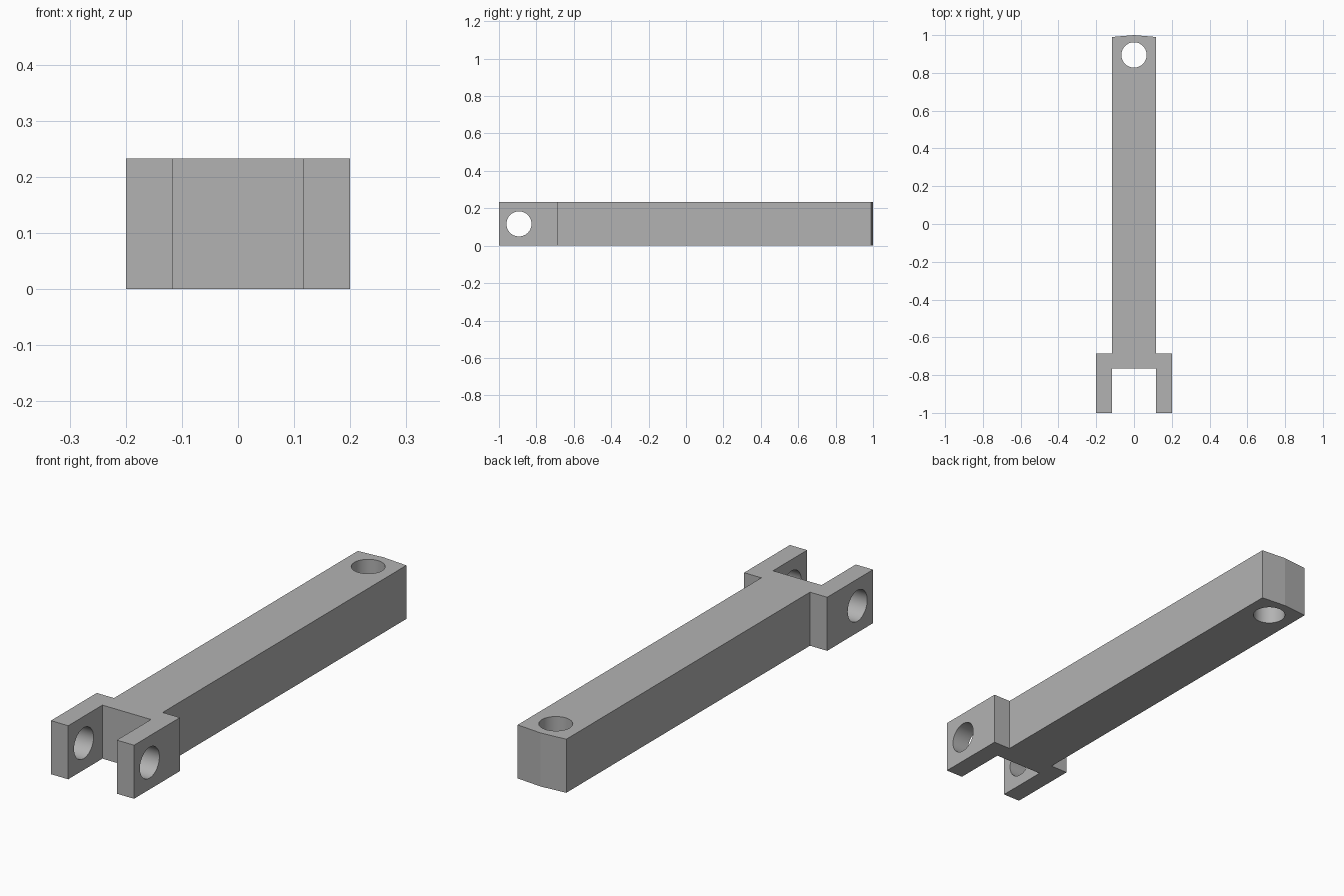
import bpy, bmesh, math

if "Cube" in bpy.data.objects:
    bpy.data.objects.remove(bpy.data.objects["Cube"])

HEIGHT = 0.233
BODY, FORK = 0.117, 0.2          # half widths
SLOT, SHOULDER = -0.765, -0.685  # y of slot floor and fork shoulder

grey = bpy.data.materials.new("grey metal")
grey.diffuse_color = (0.45, 0.45, 0.45, 1)
grey.use_nodes = True
grey.node_tree.nodes["Principled BSDF"].inputs["Base Color"].default_value = grey.diffuse_color

# Link outline: right half mirrored to the left, with a slightly crowned back end
right = [(BODY, SLOT), (BODY, -1), (FORK, -1), (FORK, SHOULDER),
         (BODY, SHOULDER), (BODY, 0.99)]
outline = right + [(0, 1.0)] + [(-x, y) for x, y in reversed(right)]
bm = bmesh.new()
base = bm.faces.new([bm.verts.new((x, y, 0)) for x, y in outline])
top = bmesh.ops.extrude_face_region(bm, geom=[base])["geom"]
bmesh.ops.translate(bm, vec=(0, 0, HEIGHT),
                    verts=[v for v in top if isinstance(v, bmesh.types.BMVert)])
bmesh.ops.recalc_face_normals(bm, faces=bm.faces)
mesh = bpy.data.meshes.new("forked_link")
bm.to_mesh(mesh)
bm.free()
mesh.materials.append(grey)
link = bpy.data.objects.new("forked_link", mesh)
bpy.context.collection.objects.link(link)


def drill(location, rotation, radius):
    """Cut a round pin hole through the link."""
    bpy.ops.mesh.primitive_cylinder_add(vertices=48, radius=radius, depth=1,
                                        location=location, rotation=rotation)
    cutter = bpy.context.object
    cutter.name = "hole_cutter"
    cutter.hide_render = True
    cutter.data.materials.append(grey)
    cut = link.modifiers.new("pin hole", "BOOLEAN")
    cut.operation, cut.solver, cut.object = "DIFFERENCE", "EXACT", cutter
    bpy.context.view_layer.objects.active = link
    bpy.ops.object.modifier_apply(modifier=cut.name)
    bpy.data.objects.remove(cutter)


# Upright hole at the back, crosswise hole through both fork arms
drill((0, 0.895, HEIGHT / 2), (0, 0, 0), 0.067)
drill((0, -0.893, HEIGHT / 2), (0, math.pi / 2, 0), 0.067)

# Smooth hole walls, crisp facets on the crowned end
bpy.ops.object.select_all(action="DESELECT")
link.select_set(True)
bpy.context.view_layer.objects.active = link
bpy.ops.object.shade_smooth_by_angle(angle=math.radians(9))
